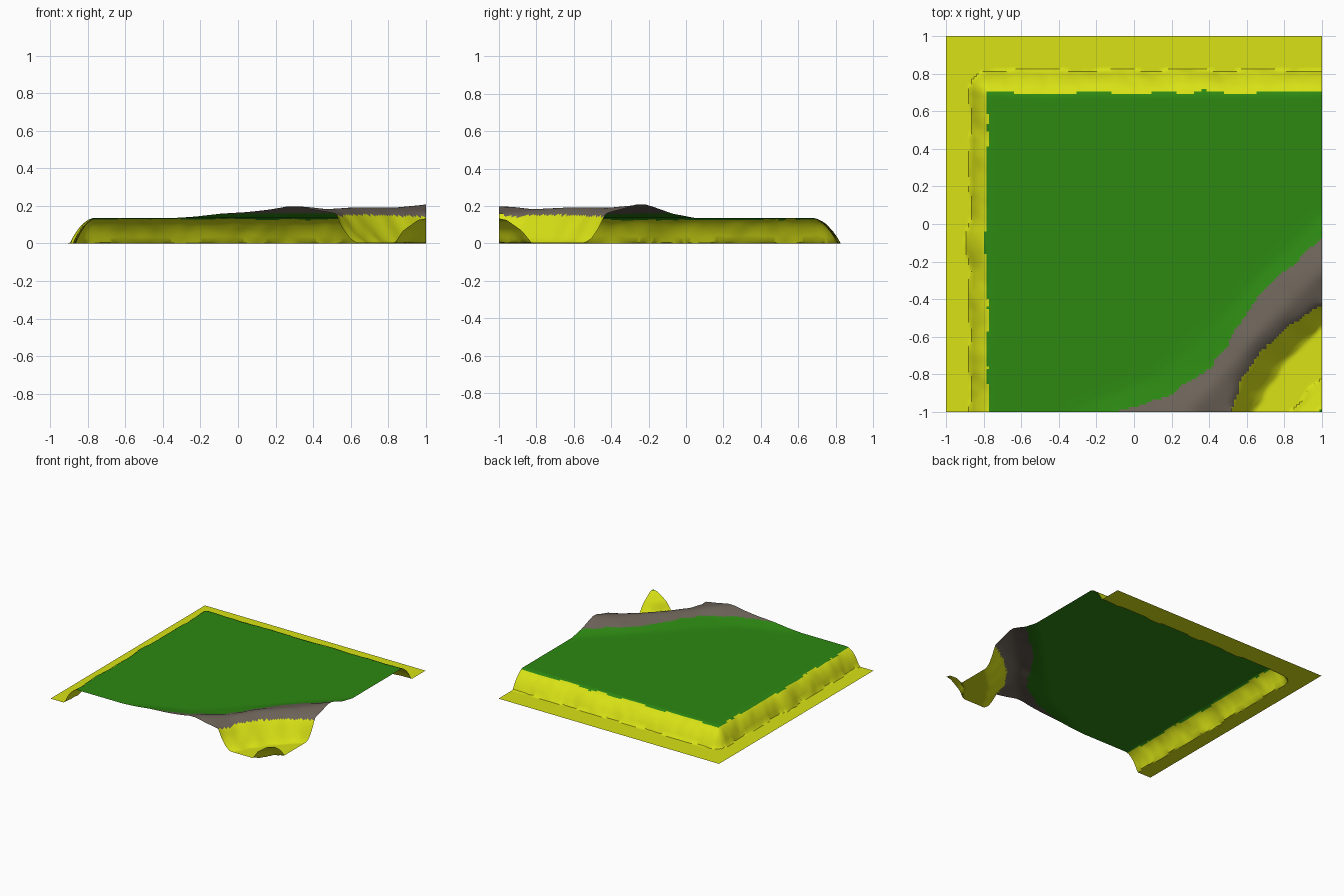
import bpy, bmesh, math
from mathutils import Vector, noise

if "Cube" in bpy.data.objects:
    bpy.data.objects.remove(bpy.data.objects["Cube"])

N = 150          # grid cells per side
TOP = 0.135      # plateau height


def lerp_table(pts, t):
    """Piecewise linear lookup in a short list of (t, value) pairs."""
    if t <= pts[0][0]:
        return pts[0][1]
    for (a, va), (b, vb) in zip(pts, pts[1:]):
        if t <= b:
            return va + (vb - va) * (t - a) / (b - a)
    return pts[-1][1]


def wobble(x, y, scale, seed):
    return noise.noise(Vector((x * scale, y * scale, seed)))


# Outer bank profile: inward distance (0..1) -> height
BANK = [(0, 0), (0.1, 0.025), (0.3, 0.066), (0.55, 0.102), (0.8, 0.125), (1.0, TOP)]

# Contours of the corner ridge: position across the diagonal, given along it
RISE = [(-0.95, 0.46), (-0.5, 0.66), (0, 0.68), (0.66, 0.67)]
ROCK = [(-0.78, 0.636), (-0.5, 0.778), (-0.23, 0.834), (0, 0.778), (0.25, 0.742), (0.66, 0.757)]
CREST = [(-0.5, 0.915), (-0.2, 0.91), (0, 0.885), (0.53, 0.884)]
BRINK = [(-0.34, 1.075), (-0.2, 1.004), (0, 0.96), (0.14, 0.96), (0.4, 1.01)]
FOOT = [(-0.26, 1.153), (0, 1.10), (0.33, 1.09)]
CREST_Z = [(-0.6, 0.196), (-0.42, 0.198), (-0.25, 0.184), (0, 0.195), (0.3, 0.192), (0.53, 0.208)]


def ridge(x, y):
    u, v = (x - y) / math.sqrt(2), (x + y) / math.sqrt(2)
    w = 0.018 * wobble(x, y, 9, 3)
    profile = [(lerp_table(RISE, v), TOP), (lerp_table(ROCK, v) + w, 0.158),
               (lerp_table(CREST, v) - 0.025, lerp_table(CREST_Z, v)),
               (lerp_table(CREST, v) + 0.015, lerp_table(CREST_Z, v)),
               (lerp_table(BRINK, v) + w, 0.158)]
    brink, foot = profile[-1][0], lerp_table(FOOT, v) + w
    profile += [(brink + (foot - brink) * 0.4, 0.085), (brink + (foot - brink) * 0.75, 0.028),
                (foot, 0.003), (1.285 + 2 * w, 0.003), (1.33, 0.07), (1.385, 0.125), (1.42, TOP)]
    return lerp_table(profile, u), u, brink, profile[1][0]


def bank_distance(x, y):
    edge = 0.012 * wobble(x, y, 5, 1) + 0.006 * wobble(x, y, 14, 2)
    bulge = 0.025 * math.exp(-((y + 0.1) / 0.07) ** 2)
    a = (x + 0.872 + edge + bulge) / (0.105 + bulge)
    b = (0.818 - y + edge) / 0.135
    r = 1.0
    if a < r and b < r:                       # rounded corner
        return r - math.hypot(r - a, r - b)
    return min(a, b)


def height(x, y):
    d = bank_distance(x, y)
    return lerp_table(BANK, d) if d < 1 else ridge(x, y)[0]


def ground_type(x, y):
    """0 = sand, 1 = grass, 2 = rock"""
    if bank_distance(x, y) < 0.85 + 0.1 * wobble(x, y, 8, 5):
        return 0
    z, u, brink, rock = ridge(x, y)
    if u > 1.4:
        return 1
    if u > brink:
        return 0
    return 2 if u > rock else 1


# Terrain sheet
bm = bmesh.new()
bmesh.ops.create_grid(bm, x_segments=N, y_segments=N, size=1.0)
for v in bm.verts:
    v.co.z = height(v.co.x, v.co.y)

# Round off the ridge
hill = [v for v in bm.verts if 0.4 < (v.co.x - v.co.y) / math.sqrt(2) < 1.06
        and bank_distance(v.co.x, v.co.y) > 1.2 and not v.is_boundary]
for _ in range(12):
    new_z = [sum(e.other_vert(v).co.z for e in v.link_edges) / len(v.link_edges) for v in hill]
    for v, z in zip(hill, new_z):
        v.co.z = (v.co.z + z) / 2

# Ground cover per face
for f in bm.faces:
    c = f.calc_center_median()
    f.material_index = ground_type(c.x, c.y)
    f.smooth = True
mesh = bpy.data.meshes.new("terrain")
bm.to_mesh(mesh)
bm.free()

# Ground colours
for name, color in (("sand", (0.69, 0.76, 0.0075, 1)),
                    ("grass", (0.026, 0.25, 0.006, 1)),
                    ("rock", (0.152, 0.127, 0.1, 1))):
    mat = bpy.data.materials.new(name)
    mat.diffuse_color = color
    mat.use_nodes = True
    mat.node_tree.nodes["Principled BSDF"].inputs["Base Color"].default_value = mat.diffuse_color
    mesh.materials.append(mat)

terrain = bpy.data.objects.new("terrain", mesh)
bpy.context.collection.objects.link(terrain)

# Smooth slopes, crisp breaks at the foot of the banks
bpy.context.view_layer.objects.active = terrain
terrain.select_set(True)
bpy.ops.object.shade_smooth_by_angle(angle=math.radians(35))
